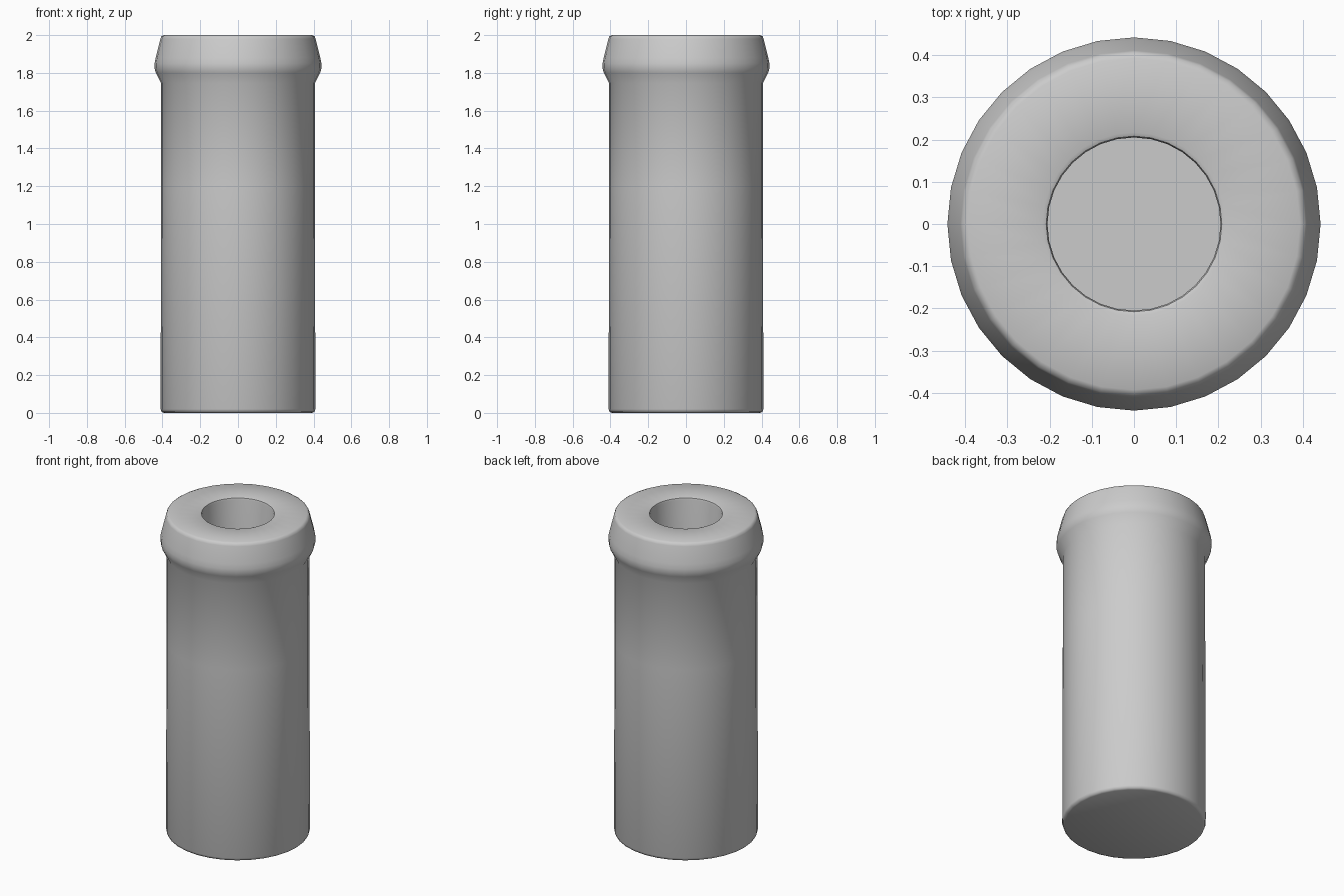
import bpy, bmesh, math

if "Cube" in bpy.data.objects:
    bpy.data.objects.remove(bpy.data.objects["Cube"])

SIDES = 32

def lathe(name, profile):
    """Spin an (r, z) profile, closed at the axis on both ends, about z."""
    bm = bmesh.new()
    verts = [bm.verts.new((0, r, z)) for r, z in profile]
    edges = [bm.edges.new(p) for p in zip(verts, verts[1:])]
    bmesh.ops.spin(bm, geom=verts + edges, cent=(0, 0, 0), axis=(0, 0, 1),
                   angle=math.tau, steps=SIDES, use_duplicate=False)
    bmesh.ops.remove_doubles(bm, verts=bm.verts, dist=1e-4)
    bmesh.ops.recalc_face_normals(bm, faces=bm.faces)
    mesh = bpy.data.meshes.new(name)
    bm.to_mesh(mesh)
    bm.free()
    obj = bpy.data.objects.new(name, mesh)
    bpy.context.collection.objects.link(obj)
    bpy.context.view_layer.objects.active = obj
    obj.select_set(True)
    bpy.ops.object.shade_smooth_by_angle(angle=math.radians(50))
    return obj

# Outer wall with flared collar, rounded rim, and deep bore with a closed floor
lathe("collared_tube", [
    (0, 0), (0.392, 0), (0.405, 0.006), (0.41, 0.02),
    (0.407, 1.20), (0.407, 1.745),
    (0.435, 1.80), (0.442, 1.825), (0.442, 1.85), (0.436, 1.88),
    (0.411, 1.98), (0.406, 1.993), (0.393, 2.0),
    (0.217, 2.0), (0.208, 1.996), (0.205, 1.985),
    (0.205, 0.20), (0, 0.20),
])
